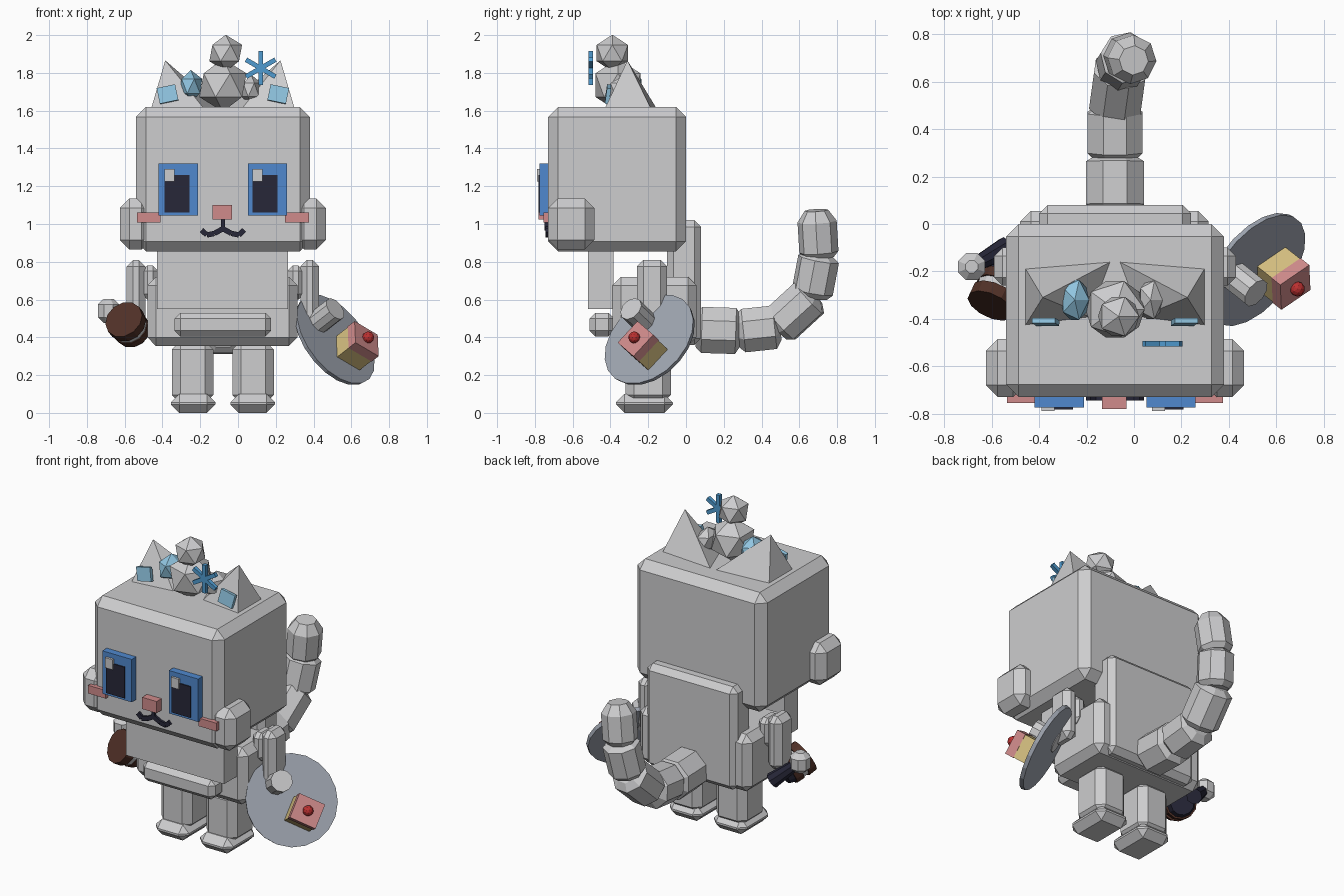
import bpy, bmesh
from math import radians, cos, sin, pi
from mathutils import Vector, Matrix

cube = bpy.data.objects.get("Cube")
if cube:
    bpy.data.objects.remove(cube, do_unlink=True)

MID = -0.08  # the body's plane of symmetry


def make_mat(name, rgb):
    m = bpy.data.materials.new(name)
    m.use_nodes = True
    m.diffuse_color = (*rgb, 1)
    m.node_tree.nodes["Principled BSDF"].inputs["Base Color"].default_value = (*rgb, 1)
    return m


GREY = make_mat("light grey", (0.61, 0.61, 0.62))
STEEL = make_mat("plate grey", (0.35, 0.38, 0.44))
BLUE = make_mat("eye blue", (0.08, 0.25, 0.62))
SKY = make_mat("pale blue", (0.28, 0.56, 0.75))
STAR = make_mat("star blue", (0.08, 0.33, 0.63))
PINK = make_mat("pink", (0.63, 0.26, 0.26))
DARK = make_mat("near black", (0.02, 0.02, 0.04))
BROWN = make_mat("brown", (0.08, 0.03, 0.02))
CREAM = make_mat("sponge yellow", (0.68, 0.53, 0.22))
RED = make_mat("cherry red", (0.5, 0.03, 0.03))


def finish(name, bm, mat):
    bmesh.ops.recalc_face_normals(bm, faces=bm.faces)
    me = bpy.data.meshes.new(name)
    bm.to_mesh(me)
    bm.free()
    me.materials.append(mat)
    ob = bpy.data.objects.new(name, me)
    bpy.context.collection.objects.link(ob)
    return ob


def block(name, center, size, mat, chamfer=0, rot=None):
    """Box with optional chamfered edges, turned by a rotation matrix."""
    bm = bmesh.new()
    bmesh.ops.create_cube(bm, size=1)
    bmesh.ops.scale(bm, vec=size, verts=bm.verts)
    if chamfer:
        bmesh.ops.bevel(bm, geom=bm.edges[:], offset=chamfer, segments=1,
                        affect='EDGES', clamp_overlap=True)
    bm.transform(Matrix.Translation(center) @ (rot or Matrix()).to_4x4())
    return finish(name, bm, mat)


def box(name, x, y, z, mat=GREY, chamfer=0):
    """Box given by its ranges along each axis."""
    r = (x, y, z)
    return block(name, [(a + b) / 2 for a, b in r], [b - a for a, b in r], mat, chamfer)


def pair(name, x, y, z, mat=GREY, chamfer=0):
    """Matching boxes on both sides of the body; x is the right-hand range."""
    box("right_" + name, x, y, z, mat, chamfer)
    box("left_" + name, (2 * MID - x[1], 2 * MID - x[0]), y, z, mat, chamfer)


def turned(name, start, axis, rings, mat, sides=8):
    """Solid of revolution; rings are (distance along axis, radius)."""
    bm = bmesh.new()
    rot = Vector(axis).to_track_quat('Z', 'Y')
    loops = []
    for d, r in rings:
        loops.append([bm.verts.new(Vector(start) + rot @ Vector(
            (r * cos(2 * pi * (i + 0.5) / sides), r * sin(2 * pi * (i + 0.5) / sides), d)))
            for i in range(sides)])
    for a, b in zip(loops, loops[1:]):
        for i in range(sides):
            j = (i + 1) % sides
            bm.faces.new((a[i], a[j], b[j], b[i]))
    bm.faces.new(loops[0])
    bm.faces.new(loops[-1])
    return finish(name, bm, mat)


def gem(name, center, radius, mat, scale=(1, 1, 1), level=1):
    bm = bmesh.new()
    bmesh.ops.create_icosphere(bm, subdivisions=level, radius=radius)
    bmesh.ops.scale(bm, vec=scale, verts=bm.verts)
    bmesh.ops.translate(bm, vec=center, verts=bm.verts)
    return finish(name, bm, mat)


def stroke(name, a, b, width, y, mat):
    """Thin bar on the face between two (x, z) points."""
    a, b = Vector((a[0], 0, a[1])), Vector((b[0], 0, b[1]))
    rot = (b - a).to_track_quat('Z', 'Y').to_matrix()
    c = (a + b) / 2
    depth = abs(y[1] - y[0])
    return block(name, (c.x, sum(y) / 2, c.z), (width, depth, (b - a).length), mat, 0, rot)


# Head and cheeks
box("head", (-0.54, 0.38), (-0.73, 0), (0.855, 1.62), chamfer=0.053)
pair("cheek", (-0.625, -0.46), (-0.73, -0.485), (0.865, 1.135), chamfer=0.05)

# Face
pair("eye", (-0.42, -0.212), (-0.775, -0.72), (1.045, 1.32), BLUE)
for side, x in (("right", -0.39), ("left", 0.077)):
    box(side + "_pupil", (x, x + 0.132), (-0.782, -0.74), (1.06, 1.26), DARK)
    box(side + "_eye_glint", (x, x + 0.054), (-0.79, -0.75), (1.225, 1.29), GREY)
pair("blush", (-0.535, -0.41), (-0.755, -0.71), (1.008, 1.06), PINK)
box("nose", (-0.135, -0.032), (-0.78, -0.72), (1.025, 1.1), PINK)
stroke("mouth_middle", (MID, 1.03), (MID, 0.965), 0.02, (-0.748, -0.72), DARK)
for side, s in (("right", -1), ("left", 1)):
    lip = [(MID + s * dx, z) for dx, z in
           ((0, 0.975), (0.045, 0.95), (0.085, 0.942), (0.113, 0.968))]
    for i in range(3):
        stroke(f"{side}_lip_{i + 1}", lip[i], lip[i + 1], 0.022, (-0.748, -0.72), DARK)

# Ears with tilted inner patches
for side, s in (("right", -1), ("left", 1)):
    bm = bmesh.new()
    base = [bm.verts.new((MID + s * dx, y, 1.61)) for dx, y in
            ((0.38, -0.185), (0.01, -0.155), (0.1, -0.395), (0.38, -0.43))]
    tip = bm.verts.new((MID + s * 0.305, -0.31, 1.866))
    bm.faces.new(base)
    for i in range(4):
        bm.faces.new((base[i], base[(i + 1) % 4], tip))
    finish(side + "_ear", bm, GREY)
    tilt = Matrix.Rotation(radians(12 * s), 3, 'Y') @ Matrix.Rotation(radians(-8), 3, 'X')
    block(side + "_inner_ear", (MID + s * 0.293, -0.413, 1.687), (0.1, 0.022, 0.085), SKY, 0, tilt)

# Topknot, bow lobes and snowflake pin
gem("topknot_lower", (MID, -0.36, 1.735), 0.14, GREY)
gem("topknot_upper", (-0.065, -0.39, 1.905), 0.097, GREY)
gem("bow_right_lobe", (-0.25, -0.32, 1.73), 0.09, SKY, (0.75, 1.1, 0.95))
gem("bow_left_lobe", (0.07, -0.32, 1.71), 0.09, GREY, (0.65, 1.05, 0.9))
for i in range(3):
    block(f"snowflake_bar_{i + 1}", (0.12, -0.505, 1.825), (0.025, 0.024, 0.18), STAR, 0,
          Matrix.Rotation(radians(60 * i), 3, 'Y'))

# Body
box("body", (-0.48, 0.315), (-0.39, 0.055), (0.355, 0.72), chamfer=0.045)
box("back_panel", (-0.4, 0.24), (-0.1, 0.08), (0.36, 1.02), chamfer=0.035)
box("bib", (-0.43, 0.265), (-0.52, -0.385), (0.55, 0.865))
box("pocket", (-0.335, 0.175), (-0.51, -0.38), (0.405, 0.53), chamfer=0.03)

# Limbs
pair("shoulder", (-0.51, -0.42), (-0.25, -0.11), (0.6, 0.78), chamfer=0.03)
pair("arm", (-0.59, -0.49), (-0.26, -0.1), (0.47, 0.81), chamfer=0.035)
pair("leg", (-0.35, -0.13), (-0.32, -0.08), (0.05, 0.38), chamfer=0.045)
pair("foot", (-0.355, -0.12), (-0.37, -0.07), (0, 0.1), chamfer=0.044)

# Tail
path = [Vector(p) for p in ((MID, 0.06, 0.44), (MID, 0.28, 0.433), (MID, 0.485, 0.455),
                            (-0.055, 0.665, 0.62), (-0.03, 0.705, 0.83), (0.0, 0.69, 1.08))]
for i in range(5):
    step = path[i + 1] - path[i]
    r, length = 0.132 - 0.007 * i, step.length + 0.02 * (i < 4)
    cut = 0.06 if i == 4 else 0.03
    turned(f"tail_{i + 1}", path[i] - step * 0.03, step,
           [(0, r * 0.75), (0.03, r), (length - cut, r), (length, r * 0.6)], GREY)

# Plate, hand and cake slice, all tilted the same way
n = Vector((0.67, -0.53, 0.52)).normalized()
u = Vector((0.7, 0.54, -0.47))
u = (u - n * u.dot(n)).normalized()
v = n.cross(u)
frame = Matrix((u, v, n)).transposed()
plate_mid = Vector((0.51, -0.19, 0.385))
turned("plate", plate_mid - n * 0.012, n, [(0, 0.272), (0.024, 0.277)], STEEL, 20)
turned("left_hand", Vector((0.475, -0.26, 0.52)) - n * 0.1, n, [(0, 0.066), (0.16, 0.066)], GREY, 10)
cake = plate_mid + Vector((0.064, 0.007, -0.075))
block("cake_sponge", cake + n * 0.055, (0.16, 0.15, 0.1), CREAM, 0, frame)
block("cake_icing", cake + n * 0.132, (0.165, 0.155, 0.055), PINK, 0, frame)
gem("cherry", cake + n * 0.172, 0.032, RED, level=2)

# Cup held on the right side
axis = Vector((0.37, 0.79, -0.47)).normalized()
rim = Vector((-0.605, -0.345, 0.495))
for name, d, length, r0, r1, mat in (("cup_rim", 0, 0.055, 0.105, 0.105, BROWN),
                                     ("cup_band", 0.055, 0.035, 0.094, 0.094, GREY),
                                     ("cup_side", 0.09, 0.05, 0.1, 0.095, BROWN),
                                     ("cup_base", 0.14, 0.035, 0.085, 0.07, DARK)):
    turned(name, rim + axis * d, axis, [(0, r0), (length, r1)], mat, 12)

# Right hand with its dark grip
hand = Vector((-0.685, -0.18, 0.54))
grip_end = Vector((-0.54, -0.1, 0.41))
turned("dark_grip", hand, grip_end - hand, [(0, 0.03), ((grip_end - hand).length, 0.048)], DARK)
turned("right_hand", hand - Vector((0, 0, 0.064)), (0, 0, 1),
       [(0, 0.028), (0.03, 0.062), (0.098, 0.062), (0.128, 0.028)], GREY)
